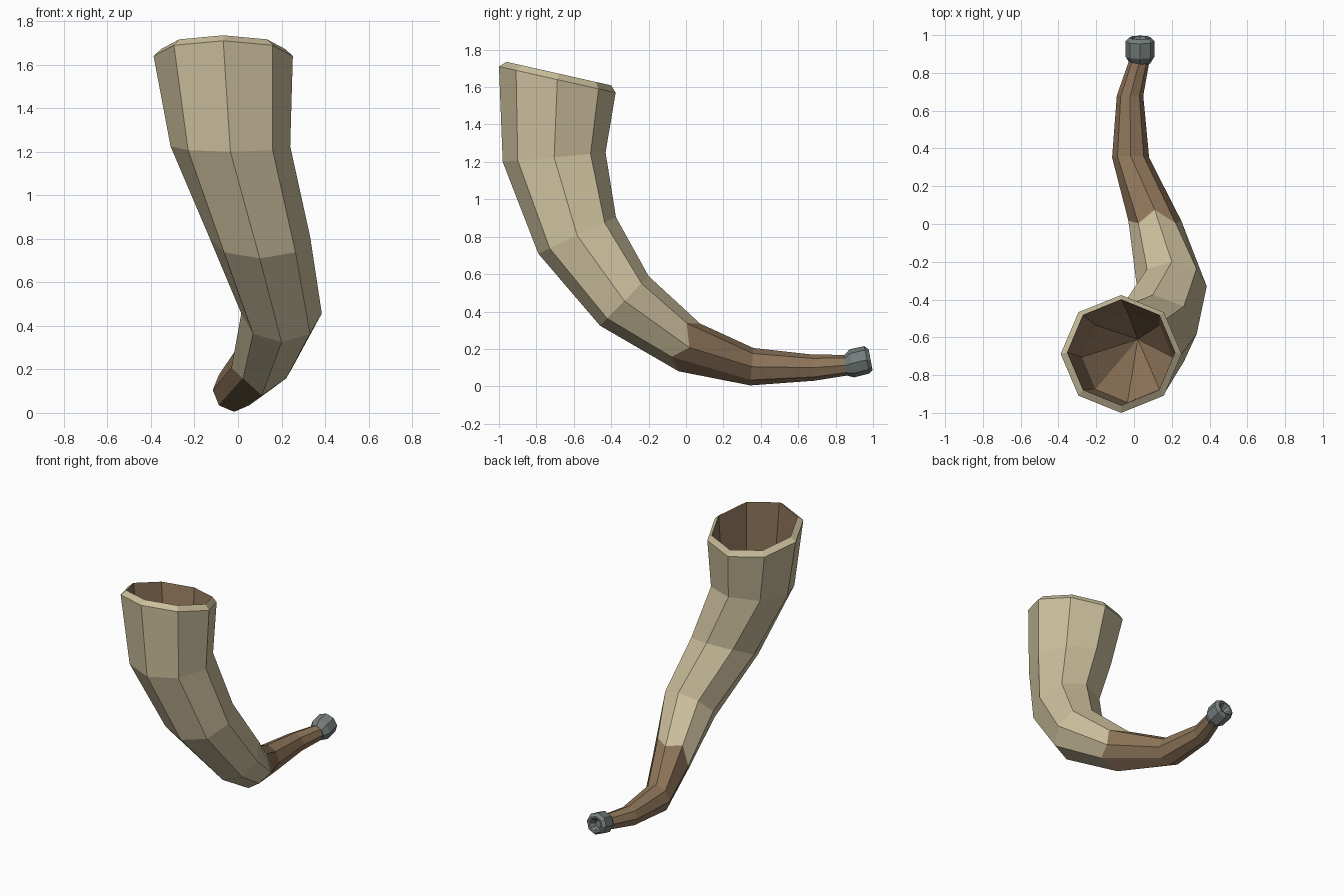
import bpy, bmesh, math
from mathutils import Vector

if "Cube" in bpy.data.objects:
    bpy.data.objects.remove(bpy.data.objects["Cube"])

N = 8


def material(name, rgb):
    m = bpy.data.materials.new(name)
    m.diffuse_color = (*rgb, 1)
    m.use_nodes = True
    m.node_tree.nodes["Principled BSDF"].inputs["Base Color"].default_value = m.diffuse_color
    return m


TAN = material("pale horn", (0.60, 0.52, 0.335))
BROWN = material("brown horn", (0.27, 0.175, 0.10))
GREY = material("grey metal", (0.18, 0.21, 0.205))


def ring(bm, c, rx, vy, vz, slide=(0, 0, 0)):
    """Octagon around c: half-width rx along x, half-vector (0, vy, vz) across.
    The diagonal corners are shifted by slide to give a zigzag edge."""
    out = []
    for i in range(N):
        a = 2 * math.pi * i / N
        p = Vector(c) + Vector((rx * math.cos(a), vy * math.sin(a), vz * math.sin(a)))
        if i % 2:
            p += Vector(slide)
        out.append(bm.verts.new(p))
    return out


def loft(name, rings, mats, apex=None):
    """Skin rings into a tube; each ring carries the material of the span before it."""
    bm = bmesh.new()
    loops = [ring(bm, *r[1:]) for r in rings]
    bm.faces.new(loops[0]).material_index = rings[0][0]
    for k in range(1, len(loops)):
        a, b = loops[k - 1], loops[k]
        for i in range(N):
            j = (i + 1) % N
            bm.faces.new((a[i], a[j], b[j], b[i])).material_index = rings[k][0]
    if apex:
        tip = bm.verts.new(apex)
        for i in range(N):
            f = bm.faces.new((loops[-1][i], loops[-1][(i + 1) % N], tip))
            f.material_index = rings[-1][0]
    else:
        bm.faces.new(loops[-1]).material_index = rings[-1][0]
    bmesh.ops.recalc_face_normals(bm, faces=bm.faces)
    me = bpy.data.meshes.new(name)
    bm.to_mesh(me)
    bm.free()
    for m in mats:
        me.materials.append(m)
    ob = bpy.data.objects.new(name, me)
    bpy.context.collection.objects.link(ob)
    return ob


# Horn: brown tip, pale body, pale rim, brown hollow (material, centre, rx, vy, vz)
loft("horn", [
    (1, (0.032, 0.88, 0.115), 0.053, -0.008, 0.053),
    (1, (-0.021, 0.68, 0.100), 0.070, -0.005, 0.070),
    (1, (-0.018, 0.352, 0.105), 0.098, 0.008, 0.100),
    (1, (0.11, 0.018, 0.208), 0.14, 0.0575, 0.1275, (0.012, -0.055, 0.04)),
    (0, (0.20, -0.33, 0.457), 0.185, 0.13, 0.1325),
    (0, (0.10, -0.582, 0.807), 0.232, 0.2075, 0.0975),
    (0, (-0.035, -0.705, 1.225), 0.275, 0.275, 0.025),
    (0, (-0.068, -0.688, 1.64), 0.32, 0.312, -0.07),
    (0, (-0.068, -0.68, 1.672), 0.285, 0.28, -0.063),
    (1, (-0.035, -0.705, 1.225), 0.24, 0.24, 0.022),
], [TAN, BROWN], apex=(0.02, -0.61, 0.86))

# Mouthpiece: bevelled metal collar with a shallow cup
loft("mouthpiece", [
    (0, (0.032, 0.850, 0.110), 0.054, -0.008, 0.052),
    (0, (0.032, 0.887, 0.123), 0.077, -0.013, 0.075),
    (0, (0.032, 0.967, 0.142), 0.077, -0.014, 0.073),
    (0, (0.032, 0.987, 0.142), 0.058, -0.0105, 0.056),
    (0, (0.032, 0.985, 0.142), 0.045, -0.008, 0.044),
    (0, (0.032, 0.945, 0.132), 0.022, -0.004, 0.022),
], [GREY])
